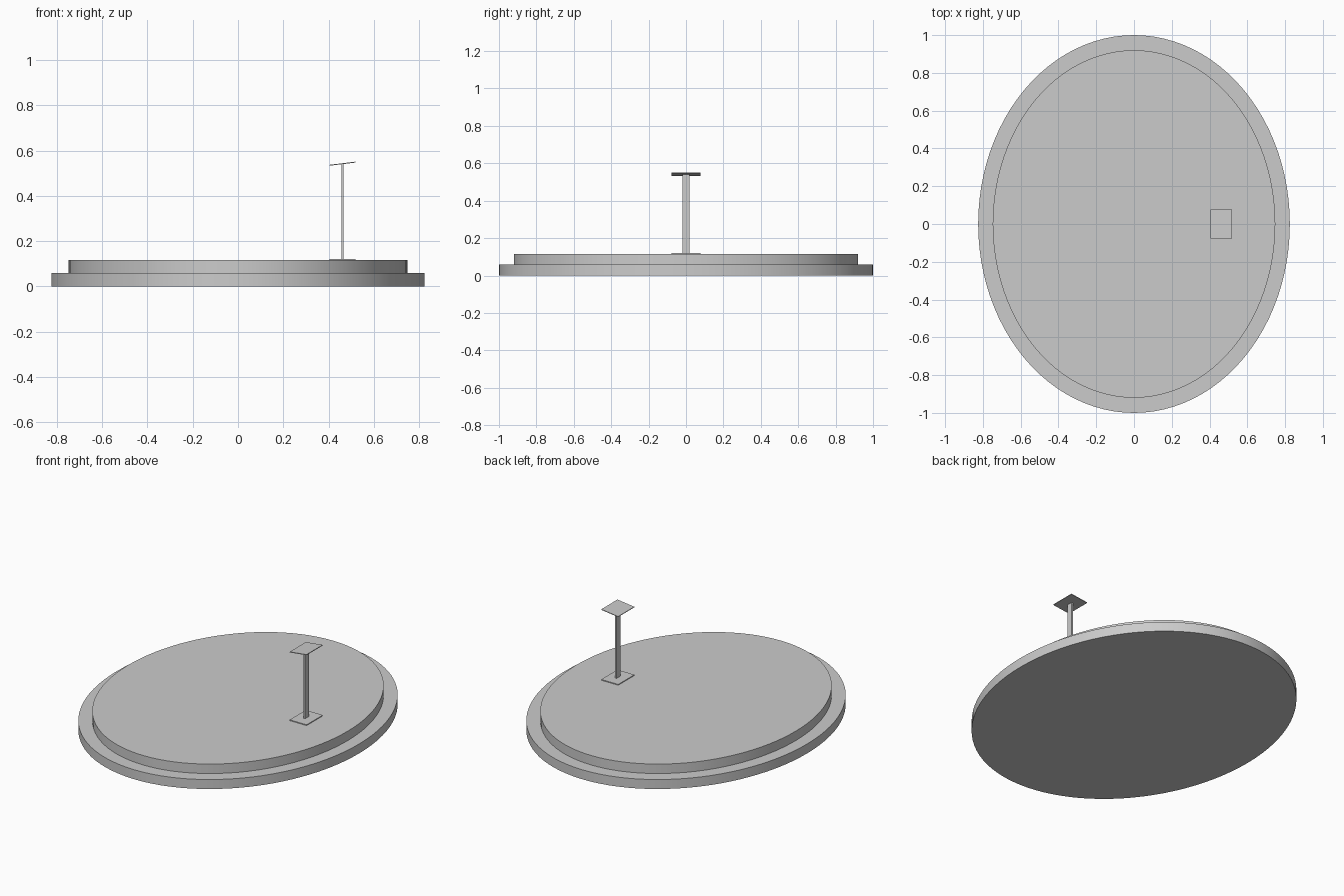
import bpy, math

if "Cube" in bpy.data.objects:
    bpy.data.objects.remove(bpy.data.objects["Cube"])


def ellipse_tier(name, rx, ry, z0, z1):
    bpy.ops.mesh.primitive_cylinder_add(vertices=96, radius=1, depth=z1 - z0,
                                        location=(0, 0, (z0 + z1) / 2))
    ob = bpy.context.object
    ob.name = name
    ob.scale = (rx, ry, 1)
    bpy.ops.object.transform_apply(location=False, rotation=False, scale=True)
    bpy.ops.object.shade_smooth_by_angle(angle=math.radians(30))
    return ob


def box(name, size, centre, tilt=0.0):
    bpy.ops.mesh.primitive_cube_add(size=1, location=centre)
    ob = bpy.context.object
    ob.name = name
    ob.scale = size
    bpy.ops.object.transform_apply(location=False, rotation=False, scale=True)
    ob.rotation_euler.y = tilt
    return ob


# Oval stage in two steps
ellipse_tier("lower_step", 0.825, 1.0, 0.0, 0.058)
ellipse_tier("upper_step", 0.748, 0.92, 0.058, 0.116)

# Lectern: foot plate, flat post and sloping reading board
X = 0.462
box("lectern_foot", (0.115, 0.156, 0.005), (X, 0, 0.1185))
box("lectern_post", (0.01, 0.036, 0.42), (X, 0, 0.33))
box("lectern_board", (0.115, 0.156, 0.004), (X, 0, 0.542), -math.atan2(0.014, 0.115))
